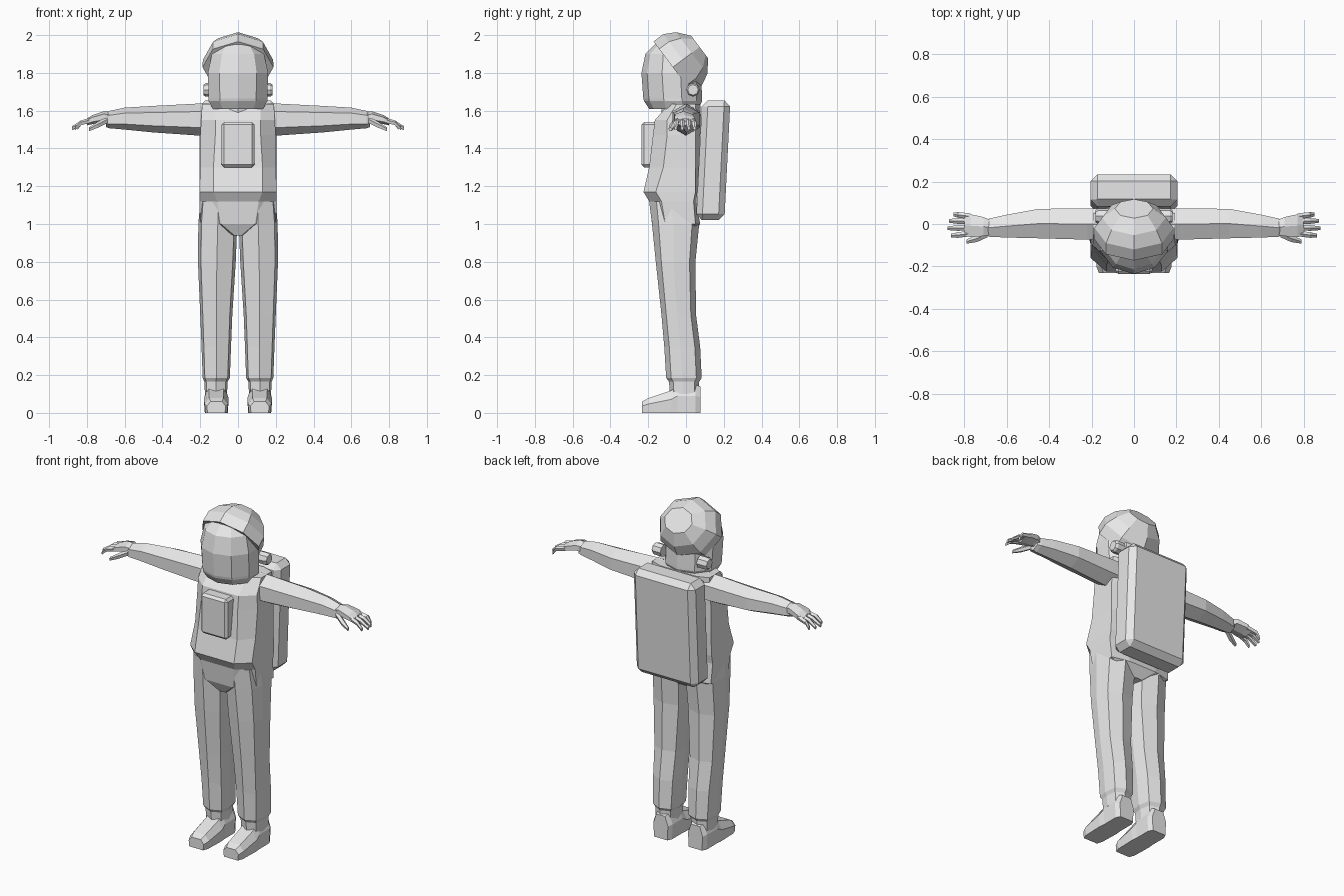
import bpy
import bmesh
from math import sin, cos, pi
from mathutils import Vector

cube = bpy.data.objects.get("Cube")
if cube:
    bpy.data.objects.remove(cube)

GREY = (0.8, 0.8, 0.8, 1)
suit = bpy.data.materials.new("suit_grey")
suit.use_nodes = True
suit.diffuse_color = GREY
suit.node_tree.nodes["Principled BSDF"].inputs["Base Color"].default_value = GREY


def finish(name, bm, mirror=False):
    bmesh.ops.recalc_face_normals(bm, faces=bm.faces)
    mesh = bpy.data.meshes.new(name)
    bm.to_mesh(mesh)
    bm.free()
    mesh.materials.append(suit)
    obj = bpy.data.objects.new(name, mesh)
    bpy.context.collection.objects.link(obj)
    if mirror:
        obj.modifiers.new("Mirror", 'MIRROR').use_mirror_merge = False
    return obj


def loft(name, rings, mirror=False):
    """Skin a list of equal-length point rings and cap both ends."""
    bm = bmesh.new()
    loops = [[bm.verts.new(p) for p in ring] for ring in rings]
    n = len(loops[0])
    for a, b in zip(loops, loops[1:]):
        for i in range(n):
            j = (i + 1) % n
            bm.faces.new((a[i], a[j], b[j], b[i]))
    bm.faces.new(loops[0])
    bm.faces.new(loops[-1])
    return finish(name, bm, mirror)


def oval(centre, u, v, n, start=0.0):
    """Ring of n points around centre, with half axes u and v."""
    c, u, v = Vector(centre), Vector(u), Vector(v)
    return [c + u * sin(start + 2 * pi * i / n) + v * cos(start + 2 * pi * i / n)
            for i in range(n)]


def limb(name, stations, n, mirror=True):
    """Tube along x; each station is x, y, z, half depth, half height."""
    return loft(name, [oval((x, y, z), (0, ry, 0), (0, 0, rz), n)
                       for x, y, z, ry, rz in stations], mirror)


def block(name, x, y, z, bevel, slant=0.0):
    """Chamfered box between limits, pushed back with height by slant."""
    bm = bmesh.new()
    bmesh.ops.create_cube(bm, size=1)
    for v in bm.verts:
        v.co = [lo + (hi - lo) * (c + 0.5) for c, (lo, hi) in zip(v.co, (x, y, z))]
    bmesh.ops.bevel(bm, geom=list(bm.edges), offset=bevel, segments=1, affect='EDGES')
    for v in bm.verts:
        v.co.y += slant * (v.co.z - z[1])
    return finish(name, bm)


# Torso: height, front, front edge x, half width, side front, side back, back
torso = []
for z, f, a, w, m, k, b in [
        (1.635, -.09, .12, .19, -.05, .05, .075),
        (1.55, -.165, .12, .195, -.10, .05, .08),
        (1.47, -.175, .12, .20, -.10, .05, .075),
        (1.30, -.195, .13, .20, -.12, .05, .07),
        (1.17, -.225, .13, .205, -.16, .05, .06),
        (1.12, -.195, .11, .205, -.13, .04, .055),
        (1.00, -.18, .09, .20, -.11, .05, .075),
        (0.94, -.15, .02, .05, -.10, .01, .04)]:
    half = [(0, f), (a, f), (w, m), (w, k), (a, b), (0, b)]
    full = half + [(-x, y) for x, y in half[-2:0:-1]]
    torso.append([(x, y, z) for x, y in full])
loft("torso", torso)

# Legs: height, inner x, outer x, front, back
SECTION = [(.5, 0), (.92, .14), (1, .45), (.95, .85),
           (.55, 1), (.1, .88), (0, .5), (.08, .14)]
legs = [(1.12, .01, .20, -.19, .05), (1.0, .004, .21, -.18, .07),
        (.80, .012, .212, -.16, .05), (.52, .03, .20, -.13, .053),
        (.35, .037, .193, -.115, .075), (.185, .043, .187, -.105, .083),
        (.165, .055, .178, -.09, .07), (.10, .058, .175, -.085, .068)]
loft("legs", [[(x0 + (x1 - x0) * u, f + (b - f) * v, z) for u, v in SECTION]
              for z, x0, x1, f, b in legs], mirror=True)

# Shoes: y, half width, top height
shoes = []
for y, w, t in [(-.232, .05, .06), (-.20, .062, .078), (-.08, .066, .118),
                (-.045, .062, .15), (.05, .062, .15), (.076, .048, .14)]:
    side = [(w * .92, 0), (w, t * .6), (w * .6, t)]
    shape = side + [(-x, z) for x, z in reversed(side)]
    shoes.append([(.115 + x, y, z) for x, z in shape])
loft("shoes", shoes, mirror=True)

# Arms and palms
limb("arms", [(.15, 0, 1.553, .085, .085), (.22, 0, 1.553, .085, .084),
              (.45, .002, 1.555, .08, .07), (.60, -.01, 1.558, .062, .058),
              (.68, -.017, 1.553, .05, .046), (.70, -.017, 1.55, .04, .036)], 6)
limb("palms", [(.67, -.017, 1.56, .038, .032), (.71, -.012, 1.567, .052, .03),
               (.77, -.008, 1.553, .062, .024), (.80, -.006, 1.54, .056, .018)], 6)

# Fingers, curling down at the tips
for label, y, reach in [("index", -.052, .862), ("middle", -.019, .88),
                        ("ring", .014, .872), ("little", .043, .85)]:
    limb(label + "_fingers", [(.77, y * .85, 1.55, .014, .015),
                              (.83, y, 1.535, .014, .014),
                              (reach, y * 1.05, 1.506, .009, .011)], 5)
limb("thumbs", [(.69, -.045, 1.55, .018, .018), (.74, -.068, 1.525, .018, .018),
                (.79, -.083, 1.50, .01, .011)], 5)

# Neck and inner helmet with faceted visor: height, half width, front, back
loft("neck", [oval((0, -.03, z), (.12, 0, 0), (0, -.10, 0), 8) for z in (1.56, 1.64)])
loft("visor_helmet", [oval((0, (f + b) / 2, z), (w, 0, 0), (0, (f - b) / 2, 0), 10)
                      for z, w, f, b in [(1.61, .14, -.195, .065),
                                         (1.65, .163, -.222, .085),
                                         (1.665, .163, -.226, .085),
                                         (1.80, .168, -.236, .08),
                                         (1.90, .145, -.215, .06),
                                         (1.95, .10, -.165, .02)]])

# Outer helmet shell, lofted along a tilted axis
axis, up = Vector((0, .8, .6)), Vector((0, -.6, .8))
rim = Vector((0, -.07, 1.83))
loft("helmet_shell", [oval(rim + axis * d, (w, 0, 0), up * h, 8)
                      for d, w, h in [(0, .188, .17), (.065, .186, .17),
                                      (.125, .15, .138), (.178, .09, .075)]])

# Ear discs on the helmet
loft("ear_discs", [oval((x, .037, 1.71), (0, r, 0), (0, 0, r), 8)
                   for x, r in [(.12, .036), (.17, .036), (.182, .028)]], mirror=True)

# Backpack and chest control pack
block("backpack", (-.205, .205), (.085, .235), (1.02, 1.655), .032, .05)
block("chest_pack", (-.088, .088), (-.236, -.15), (1.30, 1.54), .014)
